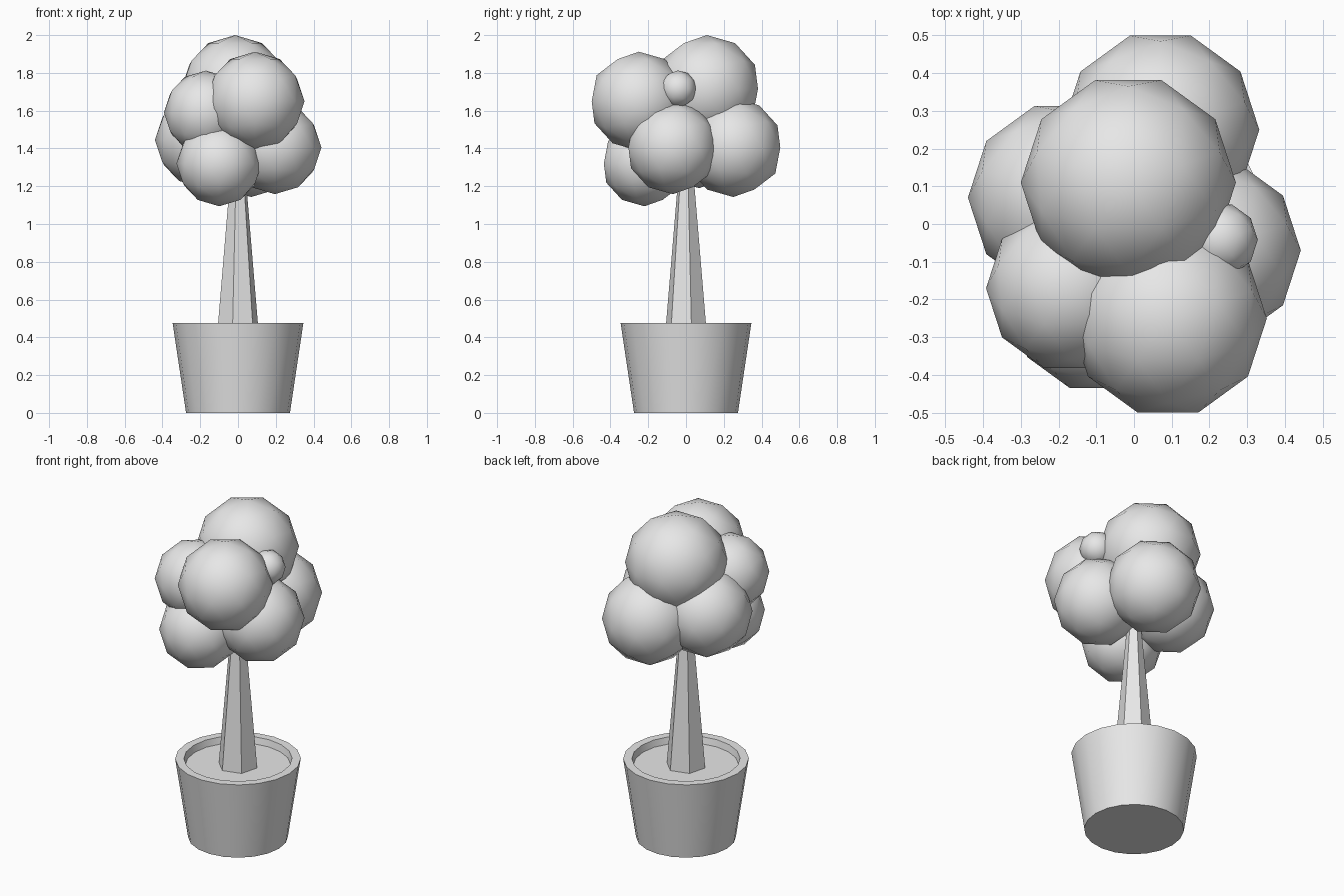
import bpy, bmesh, math
from mathutils import Matrix

cube = bpy.data.objects.get("Cube")
if cube:
    bpy.data.objects.remove(cube, do_unlink=True)

GREY = (0.8, 0.8, 0.8, 1)
grey = bpy.data.materials.new("plain grey")
grey.use_nodes = True
grey.diffuse_color = GREY
grey.node_tree.nodes["Principled BSDF"].inputs["Base Color"].default_value = GREY


def add_object(name, bm):
    bmesh.ops.recalc_face_normals(bm, faces=bm.faces)
    mesh = bpy.data.meshes.new(name)
    bm.to_mesh(mesh)
    bm.free()
    mesh.materials.append(grey)
    obj = bpy.data.objects.new(name, mesh)
    bpy.context.collection.objects.link(obj)
    return obj


def lathe(name, profile, sides, turn=0):
    """Rings of (radius, height), closed by a cap at both ends."""
    bm = bmesh.new()
    rings = []
    for r, z in profile:
        angles = [turn + math.tau * i / sides for i in range(sides)]
        rings.append([bm.verts.new((r * math.cos(a), r * math.sin(a), z)) for a in angles])
    for low, high in zip(rings, rings[1:]):
        for i in range(sides):
            j = (i + 1) % sides
            bm.faces.new((low[i], low[j], high[j], high[i]))
    bm.faces.new(rings[0])
    bm.faces.new(rings[-1])
    return add_object(name, bm)


def smooth(obj, angle):
    bpy.ops.object.select_all(action='DESELECT')
    obj.select_set(True)
    bpy.context.view_layer.objects.active = obj
    bpy.ops.object.shade_smooth_by_angle(angle=math.radians(angle))


# Tapered pot with a rim and a recessed soil surface
pot = lathe("pot", [(0.275, 0), (0.346, 0.475), (0.298, 0.475), (0.29, 0.435)], 20)
smooth(pot, 30)

# Six-sided tapering trunk
lathe("trunk", [(0.113, 0.43), (0.036, 1.32)], 6, math.radians(15))

# Clustered foliage balls: name, centre, radius
foliage = [
    ("top", (-0.015, 0.11, 1.715), 0.285),
    ("front_upper", (0.09, -0.25, 1.65), 0.262),
    ("left_lower", (0.195, -0.07, 1.405), 0.247),
    ("front_lower", (-0.1, -0.22, 1.32), 0.226),
    ("back_lower", (0.07, 0.25, 1.405), 0.262),
    ("right_lower", (-0.185, 0.07, 1.445), 0.255),
    ("right_upper", (-0.17, -0.17, 1.59), 0.222),
    ("left_small", (0.23, -0.042, 1.715), 0.098),
]
for name, centre, radius in foliage:
    bm = bmesh.new()
    place = Matrix.Translation(centre) @ Matrix.Rotation(math.pi / 2, 4, 'Z')
    bmesh.ops.create_icosphere(bm, subdivisions=2, radius=radius, matrix=place)
    smooth(add_object("foliage_" + name, bm), 60)
